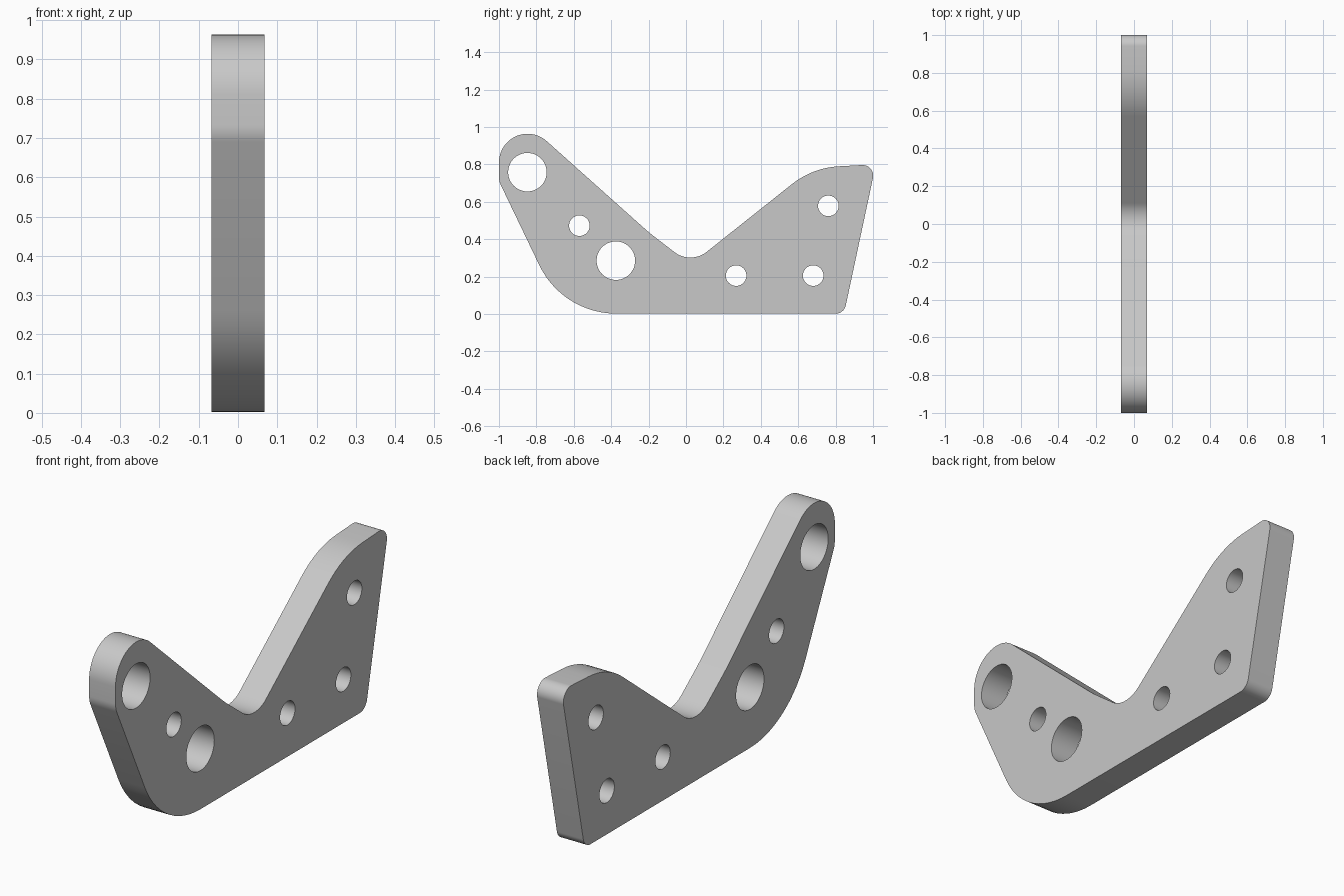
import bpy, bmesh, math
from mathutils import Vector

cube = bpy.data.objects.get("Cube")
if cube:
    bpy.data.objects.remove(cube, do_unlink=True)

HALF_THICKNESS = 0.068

# Outline corners (y, z, fillet radius), counter-clockwise
CORNERS = [
    (-0.66, 0.002, 0.455), (0.845, 0.002, 0.055), (1.015, 0.80, 0.057),
    (0.677, 0.782, 0.44), (0.025, 0.264, 0.14), (-0.196, 0.434, 0.8),
    (-1.0, 1.152, 0.153), (-1.0, 0.71, 0.1),
]
# Bolt holes (y, z, radius)
HOLES = [
    (-0.848, 0.758, 0.103), (-0.375, 0.285, 0.103), (-0.57, 0.472, 0.055),
    (0.268, 0.205, 0.055), (0.68, 0.205, 0.055), (0.761, 0.578, 0.055),
]


def fillet(prev, corner, nxt, radius):
    """Points of an arc rounding one corner."""
    a, b = (prev - corner).normalized(), (nxt - corner).normalized()
    half = a.angle(b) / 2
    centre = corner + (a + b).normalized() * radius / math.sin(half)
    start = corner + a * radius / math.tan(half) - centre
    end = corner + b * radius / math.tan(half) - centre
    sweep = start.angle_signed(end)
    steps = max(2, math.ceil(abs(sweep) / math.radians(5)))
    points = []
    for i in range(steps + 1):
        t = -sweep * i / steps
        c, s = math.cos(t), math.sin(t)
        points.append(centre + Vector((start.x * c - start.y * s, start.x * s + start.y * c)))
    return points


def add_loop(bm, points):
    verts = [bm.verts.new((-HALF_THICKNESS, p[0], p[1])) for p in points]
    return [bm.edges.new((v, verts[(i + 1) % len(verts)])) for i, v in enumerate(verts)]


# Plate profile with holes
bm = bmesh.new()
pts = [Vector(c[:2]) for c in CORNERS]
outline = []
for i, c in enumerate(CORNERS):
    outline += fillet(pts[i - 1], pts[i], pts[(i + 1) % len(pts)], c[2])
edges = add_loop(bm, outline)
for y, z, r in HOLES:
    angles = [math.tau * k / 48 for k in range(48)]
    edges += add_loop(bm, [(y + r * math.cos(a), z + r * math.sin(a)) for a in angles])
bmesh.ops.triangle_fill(bm, edges=edges, use_beauty=True, normal=(1, 0, 0))

# Thickness
result = bmesh.ops.extrude_face_region(bm, geom=bm.faces[:], use_keep_orig=True)
top = [g for g in result["geom"] if isinstance(g, bmesh.types.BMVert)]
bmesh.ops.translate(bm, verts=top, vec=(2 * HALF_THICKNESS, 0, 0))
bmesh.ops.recalc_face_normals(bm, faces=bm.faces[:])

mesh = bpy.data.meshes.new("bracket_plate")
bm.to_mesh(mesh)
bm.free()
plate = bpy.data.objects.new("bracket_plate", mesh)
bpy.context.collection.objects.link(plate)

# Plain grey metal
grey = bpy.data.materials.new("light_grey")
grey.use_nodes = True
colour = (0.58, 0.58, 0.58, 1)
grey.diffuse_color = colour
grey.node_tree.nodes["Principled BSDF"].inputs["Base Color"].default_value = colour
mesh.materials.append(grey)

# Smooth rims, sharp edges
bpy.ops.object.select_all(action="DESELECT")
plate.select_set(True)
bpy.context.view_layer.objects.active = plate
bpy.ops.object.shade_smooth_by_angle(angle=math.radians(30))
